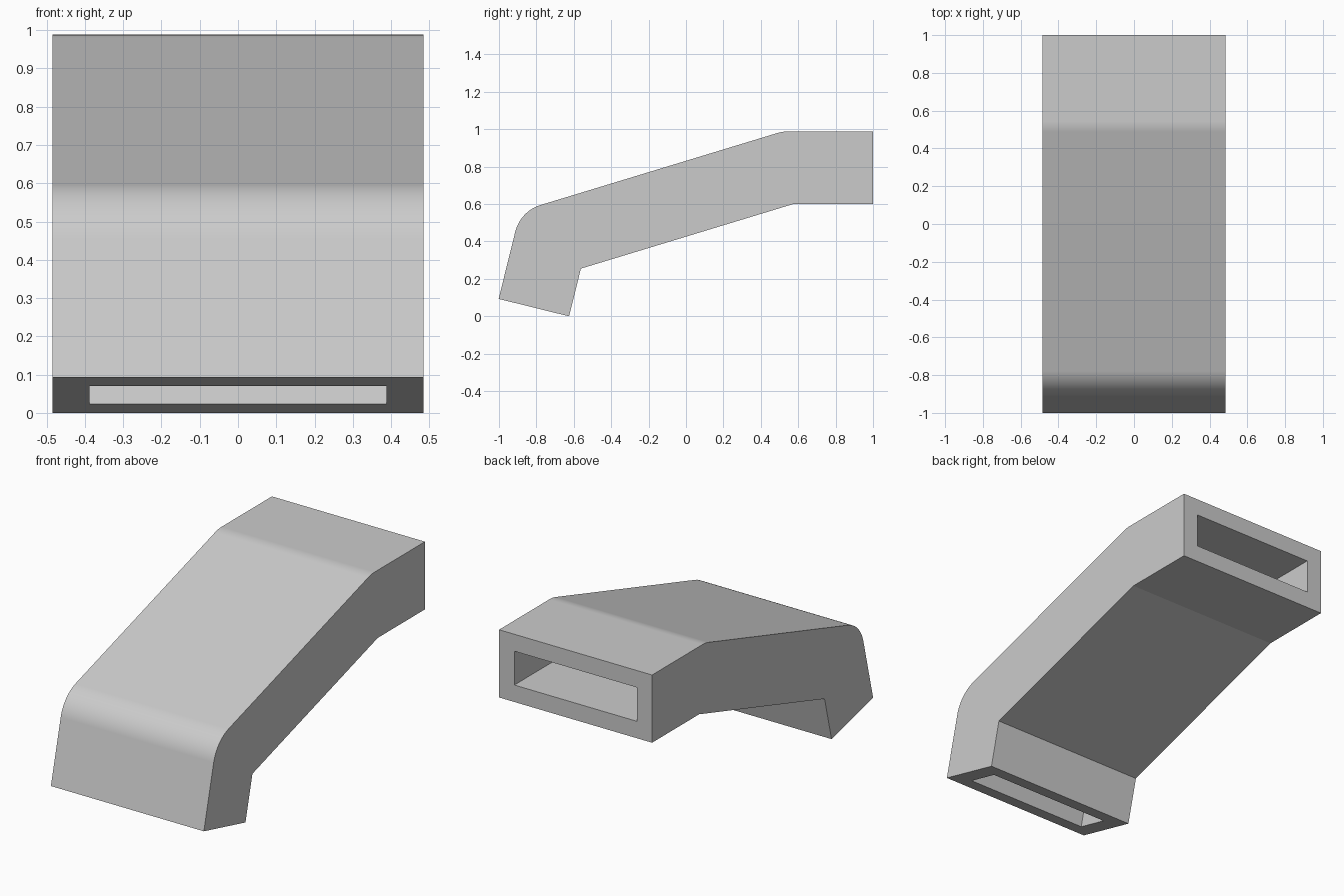
import bpy, bmesh, math
from mathutils import Vector

cube = bpy.data.objects.get("Cube")
if cube:
    bpy.data.objects.remove(cube)

DEPTH, WALL = 0.388, 0.097
HALF_WIDTH = 0.485
BEND_RADIUS = 0.2
STEPS = 12

# Underside of the duct in side view (y, z), from the mouth to the rear end
underside = [Vector(p) for p in ((-0.625, 0), (-0.562, 0.255), (0.573, 0.6), (1, 0.6))]


def offset(points, distance):
    """Shift a path sideways, with mitred corners."""
    dirs = [(b - a).normalized() for a, b in zip(points, points[1:])]
    normals = [Vector((-d.y, d.x)) for d in dirs]
    normals = [normals[0]] + normals + [normals[-1]]
    result = []
    for p, n, m in zip(points, normals, normals[1:]):
        result.append(p + (n + m) * distance / (1 + n.dot(m)))
    return result


def fillet(points, radius):
    """Round the inner corners of a path."""
    result = [points[0]]
    for a, p, b in zip(points, points[1:], points[2:]):
        u, v = (a - p).normalized(), (b - p).normalized()
        half = u.angle(v) / 2
        centre = p + (u + v).normalized() * radius / math.sin(half)
        start = p + u * radius / math.tan(half) - centre
        end = p + v * radius / math.tan(half) - centre
        sweep = start.angle(end)
        for i in range(STEPS + 1):
            t = i / STEPS
            result.append(centre + (start * math.sin((1 - t) * sweep)
                                    + end * math.sin(t * sweep)) / math.sin(sweep))
    return result + [points[-1]]


def shell(bm, low, high, half_width):
    """Make an open-ended tube and return the corner loops of its two ends."""
    path = high + low[::-1]
    sides = [[bm.verts.new((x, p.x, p.y)) for p in path]
             for x in (-half_width, half_width)]
    left, right = sides
    for side in sides:
        bm.faces.new(side)
    last_high = len(high) - 1
    for i in range(len(path) - 1):
        if i != last_high:
            bm.faces.new((left[i], left[i + 1], right[i + 1], right[i]))
    return [[left[a], right[a], right[b], left[b]]
            for a, b in ((0, -1), (last_high, last_high + 1))]


# Hollow bent duct: outer skin, inner passage and the rims that join them
bm = bmesh.new()
outer = shell(bm, underside, fillet(offset(underside, DEPTH), BEND_RADIUS), HALF_WIDTH)
inner = shell(bm, offset(underside, WALL),
              fillet(offset(underside, DEPTH - WALL), BEND_RADIUS - WALL),
              HALF_WIDTH - WALL)
for out, hole in zip(outer, inner):
    for i in range(4):
        j = (i + 1) % 4
        bm.faces.new((out[i], out[j], hole[j], hole[i]))
bmesh.ops.recalc_face_normals(bm, faces=bm.faces)

mesh = bpy.data.meshes.new("bent_duct")
bm.to_mesh(mesh)
bm.free()
duct = bpy.data.objects.new("bent_duct", mesh)
bpy.context.collection.objects.link(duct)

# Plain grey finish
grey = bpy.data.materials.new("light_grey")
grey.use_nodes = True
colour = (0.6, 0.6, 0.6, 1)
grey.diffuse_color = colour
grey.node_tree.nodes["Principled BSDF"].inputs["Base Color"].default_value = colour
mesh.materials.append(grey)

# Smooth bends, crisp edges elsewhere
bpy.context.view_layer.objects.active = duct
duct.select_set(True)
bpy.ops.object.shade_smooth_by_angle(angle=math.radians(12))
weighted = duct.modifiers.new("flat_panels", 'WEIGHTED_NORMAL')
weighted.keep_sharp = True
